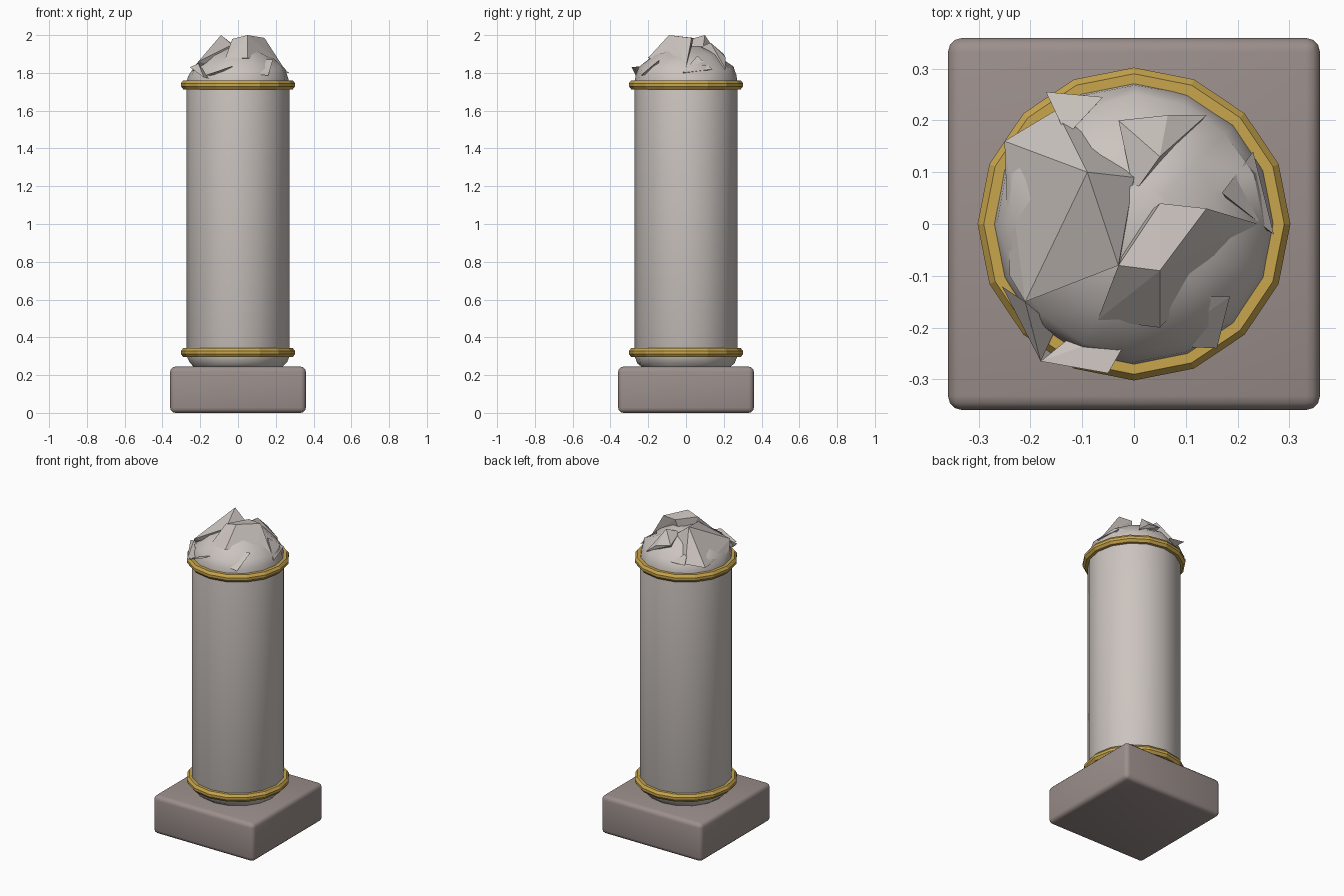
import bpy, bmesh, math, random

if "Cube" in bpy.data.objects:
    bpy.data.objects.remove(bpy.data.objects["Cube"])
random.seed(4)


def material(name, rgb):
    m = bpy.data.materials.new(name)
    m.diffuse_color = (*rgb, 1)
    m.use_nodes = True
    m.node_tree.nodes["Principled BSDF"].inputs["Base Color"].default_value = m.diffuse_color
    return m


STONE = material("pale stone", (0.60, 0.55, 0.52))
DARK = material("brown grey stone", (0.33, 0.275, 0.26))
GOLD = material("gold", (0.58, 0.38, 0.075))


def finish(bm, name, mat, angle=None):
    bmesh.ops.recalc_face_normals(bm, faces=bm.faces)
    me = bpy.data.meshes.new(name)
    bm.to_mesh(me)
    bm.free()
    ob = bpy.data.objects.new(name, me)
    bpy.context.collection.objects.link(ob)
    me.materials.append(mat)
    if angle:
        bpy.ops.object.select_all(action='DESELECT')
        bpy.context.view_layer.objects.active = ob
        ob.select_set(True)
        bpy.ops.object.shade_smooth_by_angle(angle=math.radians(angle))
    return ob


def lathe(name, profile, mat, sides=16, closed=False, angle=None, jitter=0):
    """Turn (radius, height, roughness) points round z."""
    bm = bmesh.new()
    rings = []
    for r, z, *rough in profile:
        j = rough[0] if rough else 0
        ring = []
        for i in range(sides):
            a = 2 * math.pi * i / sides
            rr = r + random.uniform(-j, j) * 0.5
            ring.append(bm.verts.new((rr * math.cos(a), rr * math.sin(a),
                                      z + random.uniform(-j, j))))
        rings.append(ring)
    pairs = list(zip(rings, rings[1:]))
    if closed:
        pairs.append((rings[-1], rings[0]))
    else:
        bm.faces.new(rings[0])
        bm.faces.new(rings[-1])
    for lo, hi in pairs:
        for i in range(sides):
            k = (i + 1) % sides
            bm.faces.new((lo[i], lo[k], hi[k], hi[i]))
    return finish(bm, name, mat, angle)


def chunk(name, points):
    """Flat-faced broken piece of stone: hull of a few corners."""
    bm = bmesh.new()
    vs = [bm.verts.new(p) for p in points]
    res = bmesh.ops.convex_hull(bm, input=vs)
    loose = [v for v in bm.verts if not v.link_faces]
    bmesh.ops.delete(bm, geom=loose, context='VERTS')
    finish(bm, name, STONE)


# square plinth with rounded edges
bm = bmesh.new()
bmesh.ops.create_cube(bm, size=1)
for v in bm.verts:
    v.co = (v.co.x * 0.718, v.co.y * 0.718, v.co.z * 0.245 + 0.1225)
bmesh.ops.bevel(bm, geom=bm.edges[:], offset=0.027, segments=3, profile=0.5, affect='EDGES')
finish(bm, "plinth", DARK, 40)

# shaft with a worn foot and a rough domed break on top
lathe("shaft", [(0.235, 0.244), (0.258, 0.265, 0.006), (0.272, 0.30), (0.272, 1.75),
                (0.265, 1.785, 0.006), (0.245, 1.83, 0.012), (0.17, 1.895, 0.014),
                (0.08, 1.935, 0.01)], STONE, angle=35)

# gold bands
for name, z in (("lower_band", 0.319), ("upper_band", 1.737)):
    lathe(name, [(0.262, z - 0.024), (0.29, z - 0.024), (0.302, z - 0.008), (0.302, z + 0.008),
                 (0.29, z + 0.024), (0.262, z + 0.024)], GOLD, closed=True)

# large broken chunks forming the crown
chunk("left_chunk", [(-0.25, 0.16, 1.80), (-0.21, -0.15, 1.86), (-0.09, 0.10, 2.0),
                     (-0.03, -0.08, 1.95), (0.0, 0.09, 1.93), (-0.15, 0.22, 1.82),
                     (-0.24, -0.1, 1.81), (0.0, 0.0, 1.80)])
chunk("right_chunk", [(-0.03, -0.08, 1.98), (0.05, -0.09, 2.0), (0.14, 0.03, 1.985),
                      (0.05, 0.04, 1.985), (0.05, -0.20, 1.88), (0.17, -0.03, 1.90),
                      (0.24, 0.0, 1.83), (-0.07, -0.185, 1.87), (0.0, 0.0, 1.80)])
chunk("back_chunk", [(0.065, 0.21, 1.88), (0.05, 0.13, 1.96), (-0.03, 0.20, 1.90),
                     (0.14, 0.21, 1.82), (0.0, 0.06, 1.93), (0.02, 0.1, 1.80)])

# thin flakes around the rim
chunk("front_left_flake", [(-0.255, -0.12, 1.83), (-0.21, -0.15, 1.85), (-0.18, -0.265, 1.775),
                           (-0.15, -0.2, 1.77)])
chunk("front_flake", [(-0.18, -0.265, 1.785), (-0.05, -0.288, 1.83), (0.0, -0.2, 1.84),
                      (-0.1, -0.2, 1.79)])
chunk("front_right_flake", [(0.05, -0.235, 1.80), (0.16, -0.24, 1.785), (0.185, -0.14, 1.87),
                            (0.05, -0.14, 1.87), (0.1, -0.16, 1.80)])
chunk("back_left_flake", [(-0.17, 0.255, 1.83), (-0.06, 0.245, 1.82), (-0.13, 0.17, 1.87),
                          (-0.12, 0.18, 1.79)])
chunk("right_flake", [(0.27, -0.02, 1.80), (0.23, 0.14, 1.82), (0.17, 0.06, 1.89),
                      (0.2, 0.02, 1.79)])
